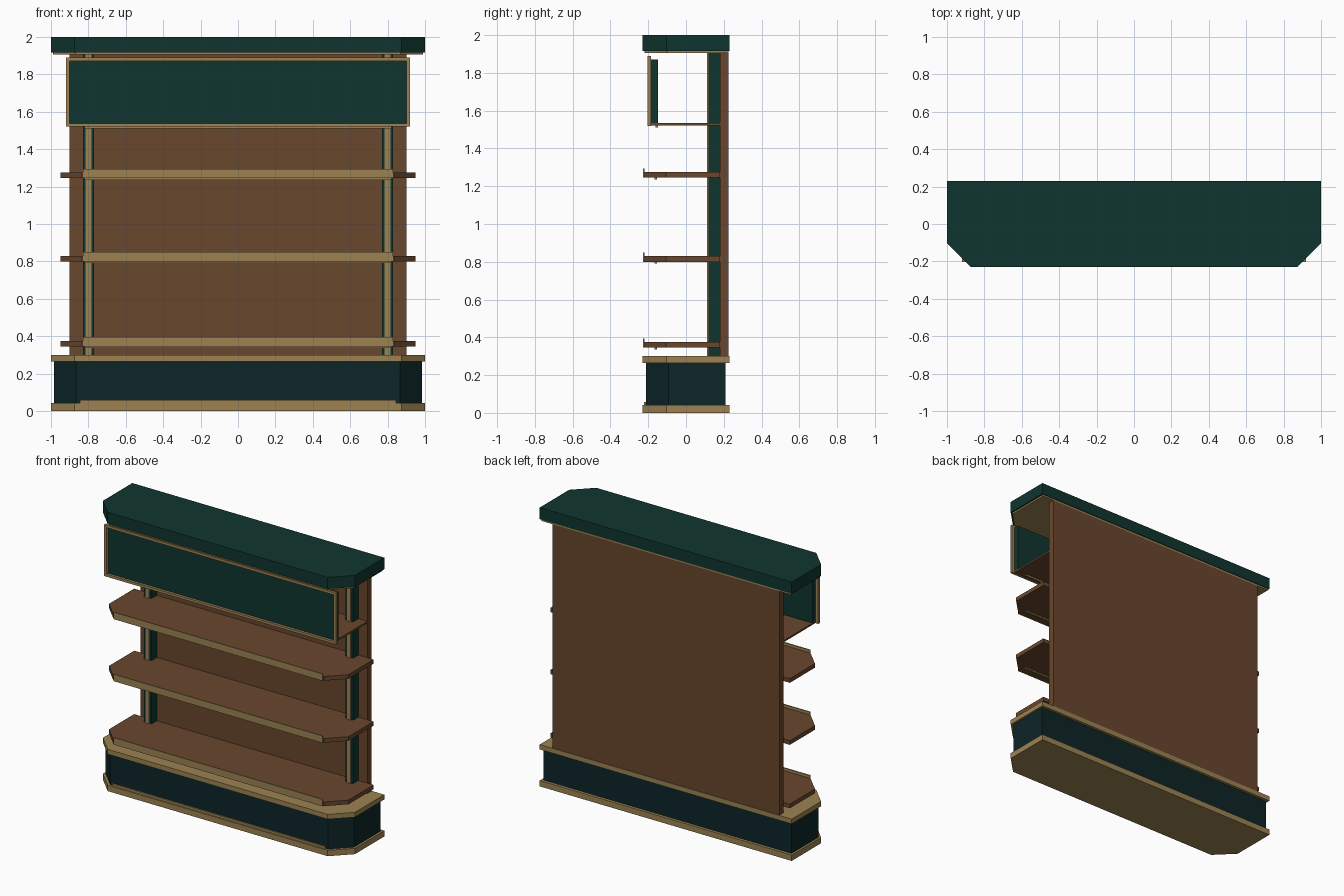
import bpy

cube = bpy.data.objects.get("Cube")
if cube:
    bpy.data.objects.remove(cube, do_unlink=True)


def material(name, rgb):
    m = bpy.data.materials.new(name)
    m.use_nodes = True
    m.diffuse_color = (*rgb, 1)
    m.node_tree.nodes["Principled BSDF"].inputs["Base Color"].default_value = (*rgb, 1)
    return m


GREEN = material("dark green", (0.005, 0.036, 0.028))
TEAL = material("deep teal", (0.004, 0.018, 0.020))
WOOD = material("brown wood", (0.140, 0.063, 0.027))
GOLD = material("muted gold", (0.335, 0.225, 0.087))


def prism(name, outline, z0, z1, mat):
    """Extrude an anticlockwise plan outline between two heights."""
    n = len(outline)
    verts = [(x, y, z) for z in (z0, z1) for x, y in outline]
    faces = [list(range(n))[::-1], list(range(n, 2 * n))]
    faces += [[i, (i + 1) % n, (i + 1) % n + n, i + n] for i in range(n)]
    mesh = bpy.data.meshes.new(name)
    mesh.from_pydata(verts, [], faces)
    mesh.materials.append(mat)
    obj = bpy.data.objects.new(name, mesh)
    bpy.context.collection.objects.link(obj)
    return obj


def box(name, x0, x1, y0, y1, z0, z1, mat):
    return prism(name, [(x0, y0), (x1, y0), (x1, y1), (x0, y1)], z0, z1, mat)


def slab(name, half, front, back, cut, z0, z1, mat):
    """Board with both front corners cut off."""
    outline = [(-half + cut, front), (half - cut, front), (half, front + cut),
               (half, back), (-half, back), (-half, front + cut)]
    return prism(name, outline, z0, z1, mat)


# Plinth
slab("plinth_foot", 1.0, -0.23, 0.23, 0.127, 0, 0.042, GOLD)
slab("plinth_body", 0.985, -0.213, 0.21, 0.12, 0.042, 0.265, TEAL)
slab("plinth_top", 1.0, -0.23, 0.23, 0.127, 0.265, 0.3, GOLD)
box("plinth_strip", -0.845, 0.845, -0.223, -0.213, 0.042, 0.058, GOLD)

# Back panel and posts
box("back_panel", -0.9, 0.9, 0.18, 0.225, 0.3, 1.905, WOOD)
for side, s in (("right", -1), ("left", 1)):
    c = s * 0.8
    box(side + "_post", c - 0.03, c + 0.03, 0.12, 0.18, 0.3, 1.905, GREEN)
    box(side + "_post_trim", c - 0.016, c + 0.016, 0.112, 0.12, 0.3, 1.905, GOLD)

# Shelves with front lips and strips underneath
for i, z in enumerate((0.345, 0.8, 1.245)):
    slab(f"shelf_{i + 1}", 0.95, -0.22, 0.18, 0.115, z, z + 0.03, WOOD)
    box(f"shelf_lip_{i + 1}", -0.83, 0.83, -0.228, -0.22, z, z + 0.05, GOLD)
    box(f"shelf_strip_{i + 1}", -0.82, 0.82, -0.167, -0.153, z - 0.009, z, GOLD)

# Sign board on its own shelf
box("sign_shelf", -0.9, 0.9, -0.185, 0.18, 1.522, 1.535, WOOD)
box("sign_strip", -0.82, 0.82, -0.162, -0.148, 1.511, 1.522, GOLD)
box("sign_panel", -0.9, 0.9, -0.185, -0.147, 1.535, 1.872, GREEN)
for name, z in (("bottom", 1.52), ("top", 1.872)):
    box(f"sign_frame_{name}", -0.92, 0.92, -0.203, -0.185, z, z + 0.018, GOLD)
for name, x in (("right", -0.91), ("left", 0.91)):
    box(f"sign_frame_{name}", x - 0.01, x + 0.01, -0.203, -0.185, 1.538, 1.872, GOLD)

# Canopy
slab("canopy_trim", 0.99, -0.22, 0.225, 0.122, 1.905, 1.917, GOLD)
slab("canopy", 1.0, -0.23, 0.23, 0.127, 1.917, 2.0, GREEN)
